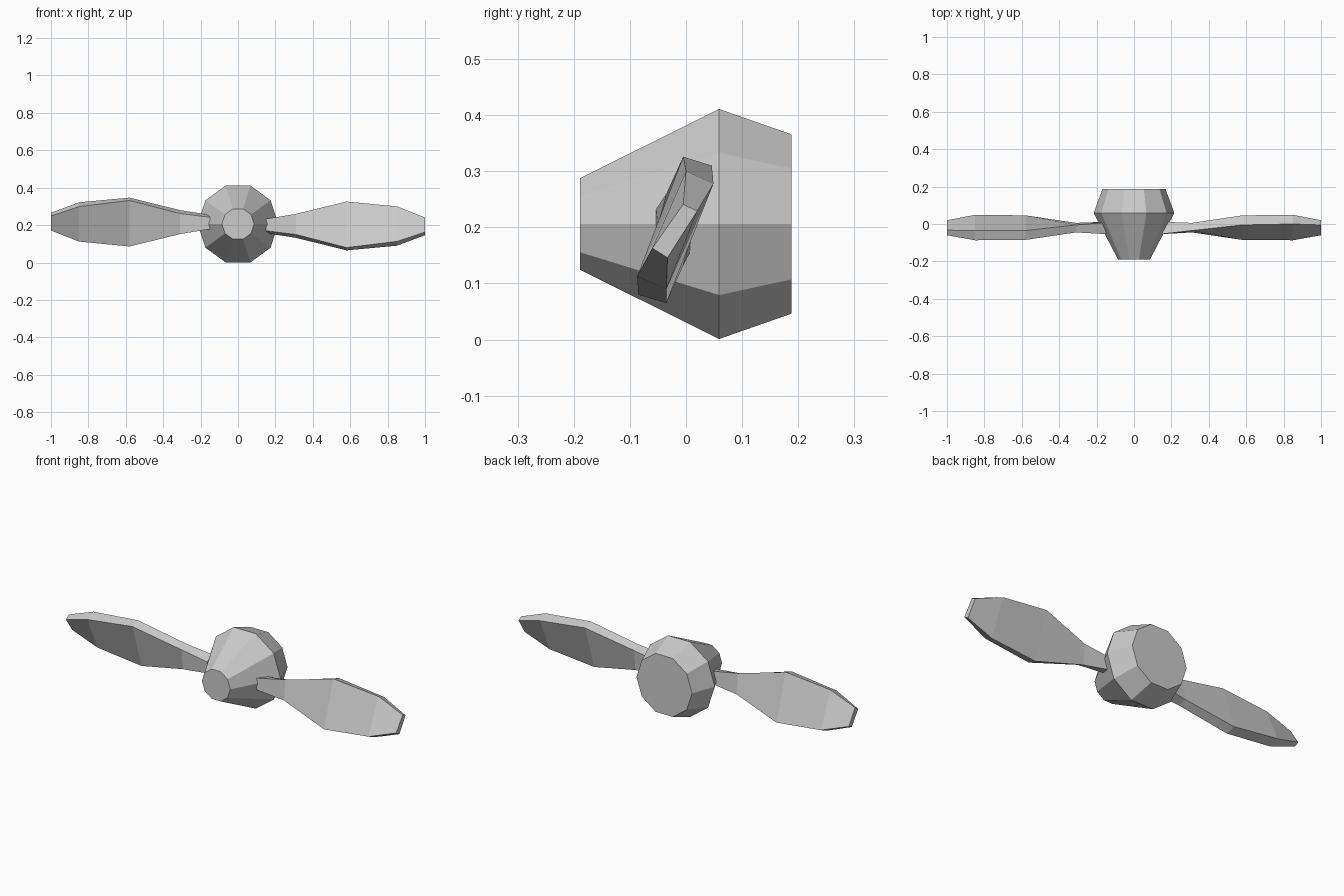
import bpy, bmesh, math
from mathutils import Matrix, Vector

cube = bpy.data.objects.get("Cube")
if cube:
    bpy.data.objects.remove(cube, do_unlink=True)

AXIS_Z = 0.206

grey = bpy.data.materials.new("light_grey")
grey.use_nodes = True
colour = (0.6, 0.6, 0.6, 1)
grey.diffuse_color = colour
grey.node_tree.nodes["Principled BSDF"].inputs["Base Color"].default_value = colour


def loft(name, rings, turn=Matrix()):
    """Skin matching rings of points, cap both ends, turn about the hub axis."""
    bm = bmesh.new()
    loops = [[bm.verts.new(p) for p in ring] for ring in rings]
    n = len(loops[0])
    for a, b in zip(loops, loops[1:]):
        for i in range(n):
            j = (i + 1) % n
            bm.faces.new((a[i], a[j], b[j], b[i]))
    bm.faces.new(loops[0])
    bm.faces.new(loops[-1])
    bmesh.ops.recalc_face_normals(bm, faces=bm.faces)
    bm.transform(Matrix.Translation((0, 0, AXIS_Z)) @ turn)
    mesh = bpy.data.meshes.new(name)
    bm.to_mesh(mesh)
    bm.free()
    mesh.materials.append(grey)
    obj = bpy.data.objects.new(name, mesh)
    bpy.context.collection.objects.link(obj)


# Ten-sided hub: (y, radius) from nose to back
SIDES = 10
profile = [(-0.189, 0.0857), (0.059, 0.2155), (0.188, 0.168)]
loft("hub", [[(r * math.cos(math.tau * i / SIDES), y, r * math.sin(math.tau * i / SIDES))
              for i in range(SIDES)] for y, r in profile])

# Blade sections: x, then (y, z) of front top, front bottom, back bottom, back top
sections = [
    (0.15, (-0.053, 0.233), (-0.054, 0.170), (0.008, 0.157), (0.012, 0.220)),
    (0.31, (-0.035, 0.260), (-0.045, 0.150), (-0.005, 0.132), (0.006, 0.243)),
    (0.58, (-0.005, 0.326), (-0.085, 0.080), (-0.035, 0.065), (0.046, 0.310)),
    (0.85, (0.000, 0.300), (-0.087, 0.113), (-0.035, 0.090), (0.049, 0.278)),
    (1.00, (-0.005, 0.241), (-0.060, 0.163), (-0.033, 0.146), (0.020, 0.229)),
]
rings = [[Vector((x, y, z - AXIS_Z)) for y, z in corners] for x, *corners in sections]

# The two blades are half a turn apart
for name, angle in (("left_blade", 0), ("right_blade", math.pi)):
    loft(name, rings, Matrix.Rotation(angle, 4, 'Y'))
